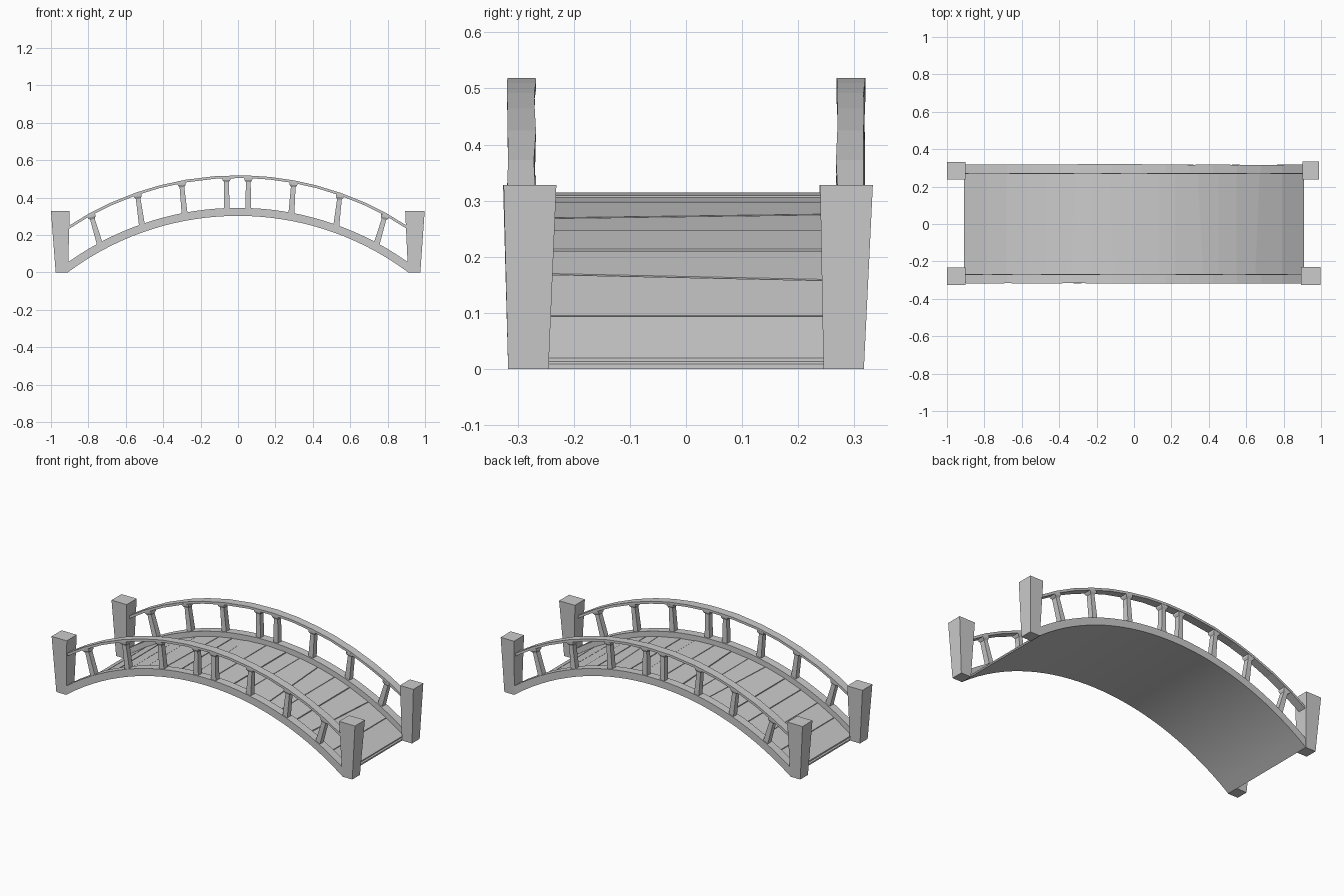
import bpy, random
from math import sqrt
from mathutils import Vector

if "Cube" in bpy.data.objects:
    bpy.data.objects.remove(bpy.data.objects["Cube"])

random.seed(4)
CZ = 1.22          # deck circle centre lies this far below the ground


def arc(x, r, c=CZ):
    return sqrt(r * r - x * x) - c


def make(name, verts, faces, smooth=False):
    me = bpy.data.meshes.new(name)
    me.from_pydata(verts, [], faces)
    ob = bpy.data.objects.new(name, me)
    bpy.context.collection.objects.link(ob)
    if smooth:
        bpy.ops.object.select_all(action='DESELECT')
        bpy.context.view_layer.objects.active = ob
        ob.select_set(True)
        bpy.ops.object.shade_smooth_by_angle()
    return ob


def loft(name, rings, smooth=False):
    """Skin a list of four-point rings and cap both ends."""
    verts = [p for r in rings for p in r]
    faces = [(3, 2, 1, 0), tuple(len(verts) - 4 + i for i in range(4))]
    for k in range(len(rings) - 1):
        for i in range(4):
            j = (i + 1) % 4
            a = 4 * k
            faces.append((a + i, a + j, a + 4 + j, a + 4 + i))
    return make(name, verts, faces, smooth)


def arch(name, xs, r0, r1, y0, y1, c=CZ, smooth=False, wobble=0.0):
    rings = []
    for x in xs:
        w0, w1 = (random.uniform(-wobble, wobble) for _ in range(2))
        lo, hi = max(arc(x, r0, c), 0), arc(x, r1, c)
        rings.append([(x, y0 + w0, lo), (x, y1 + w1, lo),
                      (x, y1 + w1, hi), (x, y0 + w0, hi)])
    return loft(name, rings, smooth)


def rect(cx, cy, z, hx, hy):
    return [(cx - hx, cy - hy, z), (cx + hx, cy - hy, z),
            (cx + hx, cy + hy, z), (cx - hx, cy + hy, z)]


# Smooth deck shell and the two side beams
fine = [-0.91 + 1.82 * i / 32 for i in range(33)]
arch("deck_base", fine, 1.522, 1.529, -0.268, 0.268, smooth=True)
for s, side in ((-1, "front"), (1, "back")):
    ys = sorted((s * 0.267, s * 0.316))
    arch(side + "_beam", fine, 1.522, 1.565, *ys, smooth=True)

# Deck planks with thin, slightly skewed gaps
cuts = [-0.905, -0.79, -0.68, -0.57, -0.465, -0.325, -0.225, -0.125, 0.0,
        0.13, 0.22, 0.355, 0.45, 0.55, 0.66, 0.79, 0.905]
skew = {5: 0.012, 7: -0.012, 11: -0.015, 14: 0.012}
for k in range(16):
    h = 1.534 + random.uniform(-0.0015, 0.0015)
    rings = []
    for y, s in ((-0.267, -1), (0.267, 1)):
        a = cuts[k] + s * skew.get(k, 0) + 0.002
        b = cuts[k + 1] + s * skew.get(k + 1, 0) - 0.002
        rings.append([(a, y, max(arc(a, 1.524), 0)), (a, y, arc(a, h)),
                      (b, y, arc(b, h)), (b, y, max(arc(b, 1.524), 0))])
    loft("plank_%d" % (k + 1), rings)

# Faceted handrails with leaning balusters and small caps
rail_x = [-0.92, -0.8, -0.68, -0.54, -0.42, -0.28, -0.12, 0.04,
          0.17, 0.3, 0.42, 0.55, 0.68, 0.79, 0.92]
RC = 1.133
balusters = [(-0.785, -0.738), (-0.537, -0.513), (-0.302, -0.285), (-0.062, -0.06),
             (0.055, 0.055), (0.297, 0.285), (0.545, 0.525), (0.787, 0.74)]
for s, side in ((-1, "front"), (1, "back")):
    arch(side + "_handrail", rail_x, 1.638, 1.652,
         *sorted((s * 0.269, s * 0.318)), c=RC, wobble=0.002)
    y = s * 0.293
    for n, (xt, xb) in enumerate(balusters):
        top = Vector((xt, y, arc(xt, 1.640, RC)))
        low = Vector((xb, y, arc(xb, 1.555)))
        up = (top - low).normalized()
        across = Vector((up.z, 0, -up.x))
        depth = Vector((0, 1, 0))
        rings = []
        # shaft, then flare into the cap below the rail
        for p, hx, hy in ((low, 0.016, 0.017), (top - up * 0.024, 0.0125, 0.016),
                          (top - up * 0.012, 0.021, 0.023), (top, 0.022, 0.024)):
            rings.append([p + across * (hx * i) + depth * (hy * j)
                          for i, j in ((-1, -1), (1, -1), (1, 1), (-1, 1))])
        loft("%s_baluster_%d" % (side, n + 1), rings)

# Corner posts, wider at the top, each slightly different
posts = {"front_left": (-0.95, -0.279, 0.050), "front_right": (0.946, -0.278, 0.052),
         "back_left": (-0.95, 0.285, 0.050), "back_right": (0.944, 0.286, 0.044)}
for name, (cx, cy, hx) in posts.items():
    sx, sy = (1 if cx > 0 else -1), (1 if cy > 0 else -1)
    loft(name + "_post", [rect(sx * 0.942, sy * 0.281, 0, 0.033, 0.036),
                          rect(cx, cy, 0.328, hx, 0.047)])

# Make all face directions consistent
import bmesh
for ob in bpy.context.collection.objects:
    bm = bmesh.new()
    bm.from_mesh(ob.data)
    bmesh.ops.recalc_face_normals(bm, faces=bm.faces)
    bm.to_mesh(ob.data)
    bm.free()
